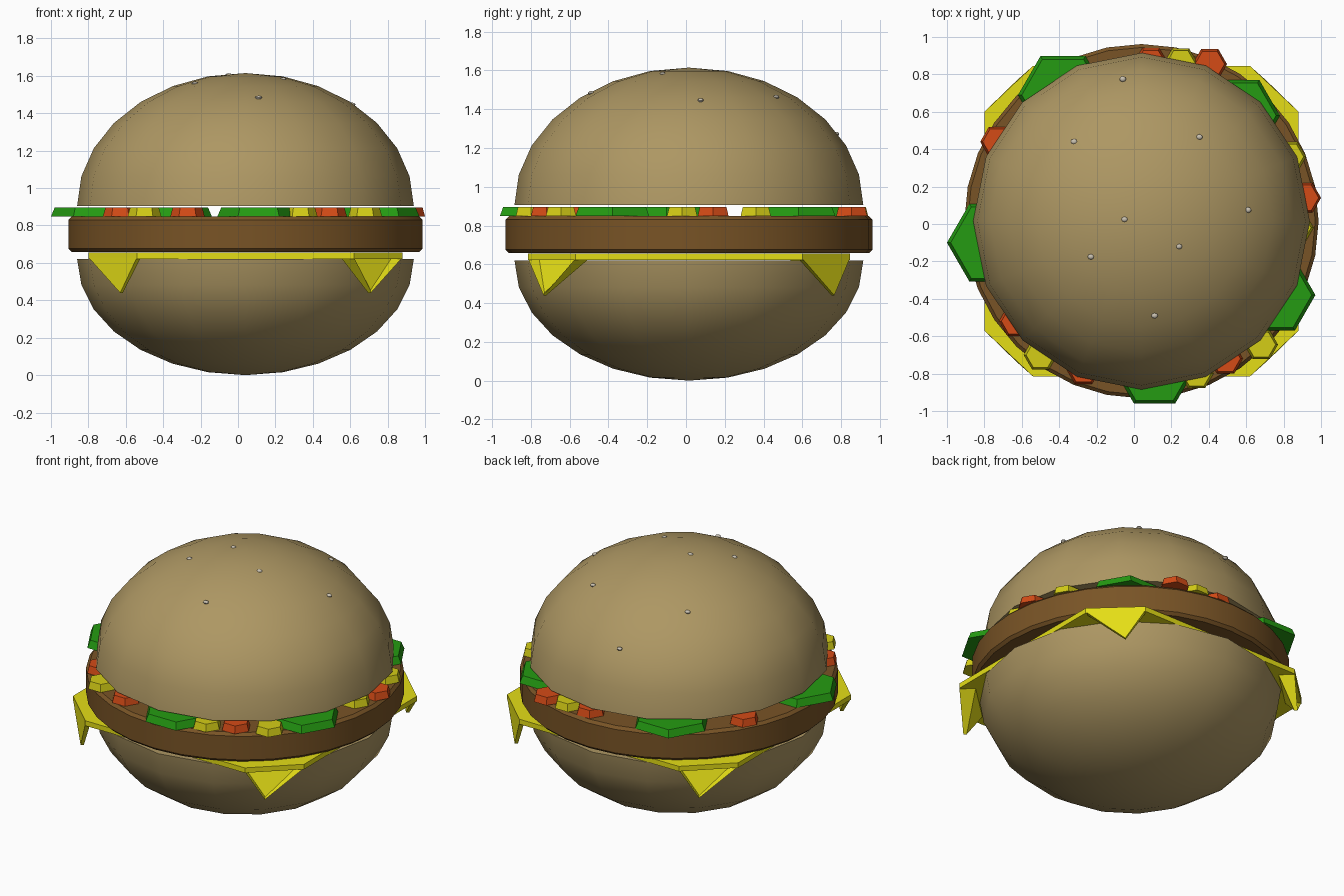
import bpy, bmesh, math
from mathutils import Vector, Matrix

cube = bpy.data.objects.get("Cube")
if cube:
    bpy.data.objects.remove(cube, do_unlink=True)

CX, CY = 0.04, 0.015  # shared axis of the stack


def material(name, rgb):
    m = bpy.data.materials.new(name)
    m.use_nodes = True
    m.diffuse_color = (*rgb, 1)
    m.node_tree.nodes["Principled BSDF"].inputs["Base Color"].default_value = (*rgb, 1)
    return m


BUN = material("toasted bun", (0.42, 0.31, 0.125))
MEAT = material("brown patty", (0.19, 0.088, 0.019))
CHEESE = material("cheese yellow", (0.78, 0.73, 0.008))
GREEN = material("lettuce green", (0.018, 0.33, 0.006))
RED = material("tomato orange", (0.66, 0.07, 0.008))
YELLOW = material("relish yellow", (0.66, 0.61, 0.008))
SEED = material("pale seed", (0.58, 0.53, 0.44))


def finish(bm, name, mat, location=(0, 0, 0), smooth=False):
    bmesh.ops.recalc_face_normals(bm, faces=bm.faces)
    mesh = bpy.data.meshes.new(name)
    bm.to_mesh(mesh)
    bm.free()
    mesh.materials.append(mat)
    obj = bpy.data.objects.new(name, mesh)
    obj.location = location
    bpy.context.collection.objects.link(obj)
    if smooth:
        bpy.ops.object.select_all(action='DESELECT')
        obj.select_set(True)
        bpy.context.view_layer.objects.active = obj
        bpy.ops.object.shade_smooth_by_angle(angle=math.radians(35))
    return obj


# Bun halves: capped hemispheres, stretched to height
def bun(name, z, height):
    bm = bmesh.new()
    bmesh.ops.create_uvsphere(bm, u_segments=16, v_segments=14, radius=0.9)
    low = [v for v in bm.verts if v.co.z < -0.01]
    bmesh.ops.delete(bm, geom=low, context='VERTS')
    bmesh.ops.holes_fill(bm, edges=[e for e in bm.edges if e.is_boundary], sides=0)
    bmesh.ops.scale(bm, vec=(1, 1, height / 0.9), verts=bm.verts)
    finish(bm, name, BUN, (CX, CY, z), smooth=True)


bun("top_bun", 0.905, 0.71)
bun("bottom_bun", 0.62, -0.62)

# Patty: disc with softened rims
bm = bmesh.new()
bmesh.ops.create_cone(bm, cap_ends=True, segments=32, radius1=0.947, radius2=0.947, depth=0.19)
rims = [e for e in bm.edges if abs(e.verts[0].co.z - e.verts[1].co.z) < 0.01]
bmesh.ops.bevel(bm, geom=rims, offset=0.018, segments=1, affect='EDGES')
finish(bm, "patty", MEAT, (CX, CY, 0.753), smooth=True)

# Cheese slice: square sheet with clipped corners
CORNERS = [(1, 1), (-1, 1), (-1, -1), (1, -1)]
SIDE, FRONT, TIP = (0.84, 0.585), (0.58, 0.83), (0.67, 0.75)
bm = bmesh.new()
outline = []
for sx, sy in CORNERS:
    pair = [SIDE, FRONT] if sx * sy > 0 else [FRONT, SIDE]
    outline += [bm.verts.new((sx * x, sy * y, 0.622)) for x, y in pair]
sheet = bm.faces.new(outline)
top = bmesh.ops.extrude_face_region(bm, geom=[sheet])["geom"]
bmesh.ops.translate(bm, vec=(0, 0, 0.033), verts=[g for g in top if isinstance(g, bmesh.types.BMVert)])
finish(bm, "cheese_slice", CHEESE, (CX, CY, 0))

# Drooping cheese corners; two opposite ones are hollowed
for i, (sx, sy) in enumerate(CORNERS):
    hollow = sx * sy < 0
    inward = Vector((-sx, -sy, 0)).normalized()
    bm = bmesh.new()
    outer = [bm.verts.new((sx * x, sy * y, z)) for (x, y), z in ((SIDE, 0.63), (FRONT, 0.63), (TIP, 0.44))]
    inner = [bm.verts.new(v.co + inward * ((0.1 if hollow else 0.03) if v.co.z > 0.5 else 0.02)) for v in outer]
    face = bm.faces.new(outer)
    bm.faces.new(inner[::-1])
    for a in range(3):
        b = (a + 1) % 3
        bm.faces.new((outer[a], inner[a], inner[b], outer[b]))
    bmesh.ops.recalc_face_normals(bm, faces=bm.faces)
    if hollow:
        bmesh.ops.inset_region(bm, faces=[face], thickness=0.015)
        for v in face.verts:
            v.co += inward * (0.07 if v.co.z > 0.55 else 0.004)
    finish(bm, f"cheese_corner_{i + 1}", CHEESE, (CX, CY, 0))


# Salad: six-sided tapered chunks scattered around the rim
def chunks(name, mat, radius, taper, spots):
    for i, (x, y) in enumerate(spots):
        bm = bmesh.new()
        bmesh.ops.create_cone(bm, cap_ends=True, segments=6, radius1=radius,
                              radius2=radius - taper, depth=0.047,
                              matrix=Matrix.Rotation(math.radians(30), 4, 'Z'))
        # turn so that one corner points along x
        corner = max(bm.verts, key=lambda v: v.co.x)
        turn = -math.atan2(corner.co.y, corner.co.x)
        bmesh.ops.rotate(bm, verts=bm.verts, matrix=Matrix.Rotation(turn, 3, 'Z'))
        finish(bm, f"{name}_{i + 1}", mat, (x, y, 0.872))


chunks("lettuce", GREEN, 0.24, 0.02, [(-0.76, -0.1), (-0.38, 0.69)])
chunks("small_lettuce", GREEN, 0.22, 0.02, [(0.56, 0.58), (0.75, -0.38), (0.11, -0.77)])
chunks("tomato", RED, 0.092, 0.013,
       [(-0.73, 0.44), (-0.63, -0.52), (-0.27, -0.775), (0.49, -0.72),
        (0.908, 0.14), (0.405, 0.855), (0.09, 0.86)])
chunks("relish", YELLOW, 0.09, 0.013,
       [(-0.5, -0.7), (0.335, -0.8), (0.68, -0.645), (0.83, 0.36), (0.25, 0.86), (0.87, -0.02)])

# Sesame seeds resting on the top bun
for i, (x, y) in enumerate([(-0.06, 0.775), (-0.32, 0.44), (0.35, 0.465), (0.61, 0.075),
                            (-0.05, 0.025), (0.24, -0.12), (-0.23, -0.175), (0.11, -0.49)]):
    d = math.hypot(x - CX, y - CY) / 0.9
    z = 0.905 + 0.702 * math.sqrt(1 - d * d)
    bm = bmesh.new()
    bmesh.ops.create_uvsphere(bm, u_segments=8, v_segments=6, radius=0.018)
    bmesh.ops.scale(bm, vec=(1, 0.85, 0.6), verts=bm.verts)
    finish(bm, f"seed_{i + 1}", SEED, (x, y, z), smooth=True)
